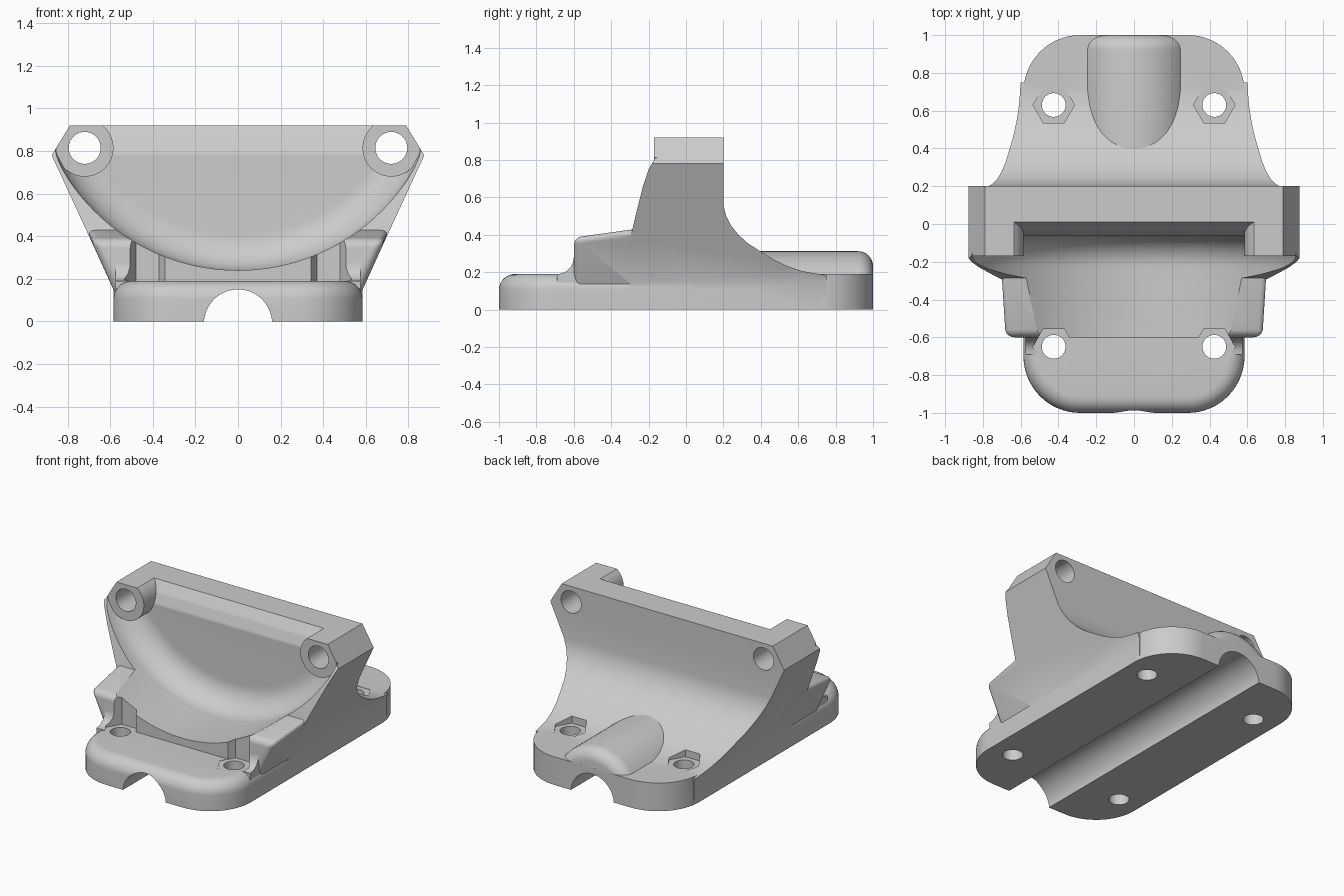
import bpy, bmesh
from math import sin, cos, pi, radians
from mathutils import Vector

old = bpy.data.objects.get("Cube")
if old:
    bpy.data.objects.remove(old, do_unlink=True)

grey = bpy.data.materials.new("plain grey")
grey.use_nodes = True
grey.diffuse_color = (0.6, 0.6, 0.6, 1)
grey.node_tree.nodes["Principled BSDF"].inputs["Base Color"].default_value = (0.6, 0.6, 0.6, 1)


def loft(name, rings, bevel=0):
    """Skin equal-length rings into a closed solid."""
    bm = bmesh.new()
    loops = [[bm.verts.new(p) for p in ring] for ring in rings]
    n = len(loops[0])
    for a, b in zip(loops, loops[1:]):
        for i in range(n):
            j = (i + 1) % n
            bm.faces.new((a[i], a[j], b[j], b[i]))
    bm.faces.new(loops[0][::-1])
    bm.faces.new(loops[-1])
    bmesh.ops.recalc_face_normals(bm, faces=bm.faces)
    if bevel:
        bmesh.ops.bevel(bm, geom=bm.edges[:], offset=bevel, segments=6,
                        profile=0.5, affect='EDGES')
    mesh = bpy.data.meshes.new(name)
    bm.to_mesh(mesh)
    bm.free()
    mesh.materials.append(grey)
    ob = bpy.data.objects.new(name, mesh)
    bpy.context.collection.objects.link(ob)
    return ob


def along_x(name, profile, x0, x1):
    return loft(name, [[(x, y, z) for y, z in profile] for x in (x0, x1)])


def along_y(name, profile, y0, y1):
    return loft(name, [[(x, y, z) for x, z in profile] for y in (y0, y1)])


def circle(cx, cy, r, n=48):
    return [(cx + r * cos(2 * pi * i / n), cy + r * sin(2 * pi * i / n)) for i in range(n)]


def along_z(name, profile, z0, z1):
    return loft(name, [[(x, y, z) for x, y in profile] for z in (z0, z1)])


def combine(target, tool, operation):
    mod = target.modifiers.new("join", 'BOOLEAN')
    mod.operation, mod.solver, mod.object = operation, 'EXACT', tool
    bpy.ops.object.select_all(action='DESELECT')
    bpy.context.view_layer.objects.active = target
    target.select_set(True)
    bpy.ops.object.modifier_apply(modifier=mod.name)
    bpy.data.objects.remove(tool, do_unlink=True)


def rounded_outline(d, z, y0, y1, r=0.3, w=0.585):
    """Rounded rectangle, inset by d, at height z."""
    pts = []
    for cx, cy, a0 in ((w - r, y1 - r, 0), (r - w, y1 - r, 90),
                       (r - w, y0 + r, 180), (w - r, y0 + r, 270)):
        for k in range(17):
            a = radians(a0 + 90 * k / 16)
            pts.append((cx + (r - d) * cos(a), cy + (r - d) * sin(a), z))
    return pts


# Base plate: rounded front rim, square back rim
soft = 0.085
rim = [(soft * (1 - cos(a)), 0.19 - soft + soft * sin(a))
       for a in (pi / 2 * k / 8 for k in range(9))]
bracket = loft("mounting_bracket", [rounded_outline(0, 0, -1, 0.6)] +
               [rounded_outline(d, z, -1, 0.6) for d, z in rim])
combine(bracket, loft("back_base", [rounded_outline(0, z, -0.25, 1) for z in (0, 0.1901)]), 'UNION')

# Upright saddle: side profile trimmed by the flared front silhouette
half = [(0.584, 0.02), (0.584, 0.15), (0.875, 0.78), (0.79, 0.92)]
silhouette = half + [(-x, z) for x, z in reversed(half)]
side = [(-0.30, 0.03), (-0.30, 0.37), (-0.27, 0.5), (-0.23, 0.66), (-0.2, 0.75),
        (-0.17, 0.8), (-0.17, 0.95), (0.2, 0.95), (0.2, 0.56), (0.213, 0.505),
        (0.24, 0.45), (0.28, 0.4), (0.33, 0.355), (0.4, 0.31), (0.47, 0.267),
        (0.54, 0.233), (0.62, 0.206), (0.69, 0.193), (0.75, 0.185), (0.75, 0.03)]
saddle = along_x("saddle", side, -1, 1)
combine(saddle, along_y("saddle_trim", silhouette, -0.7, 0.8), 'INTERSECT')

# Front step with softened edges
step_rings = []
for y, top in ((-0.6, 0.385), (-0.15, 0.447)):
    w = 0.584 + (top - 0.15) * 0.46
    step_rings.append([(-0.54, y, 0.05), (0.54, y, 0.05), (w, y, top), (-w, y, top)])
combine(saddle, loft("front_step", step_rings, 0.04), 'UNION')

# Concave feet blending the step corners into the base
foot = [(-0.55, 0.12), (-0.69, 0.12)] + [
    (-0.69 + 0.09 * sin(a), 0.28 - 0.09 * cos(a)) for a in (pi / 2 * k / 8 for k in range(9))
] + [(-0.55, 0.28)]
for s in (-1, 1):
    combine(saddle, along_x("step_foot", foot, s * 0.47, s * 0.575), 'UNION')

# Round dish scooped out of the saddle
R, f, axis_z, wall = 0.956, 0.17, 1.196, -0.06
path = [(-1.2, R)] + [(wall - f + f * sin(a), R - f + f * cos(a))
                      for a in (pi / 2 * k / 12 for k in range(13))]
dish = loft("dish_cutter", [[(x, y, z) for x, z in circle(0, axis_z, r, 128)] for y, r in path])
combine(saddle, dish, 'DIFFERENCE')
combine(saddle, along_x("wall_slope_cutter",
        [(-0.061, 0.78), (-0.035, 0.85), (0.01, 0.921), (0.01, 1), (-0.2, 1), (-0.2, 0.9)],
        -0.7, 0.7), 'DIFFERENCE')

# Bolt bosses at both ends of the top ridge
for s in (-1, 1):
    boss = along_y("bolt_boss", circle(s * 0.72, 0.815, 0.135), -0.17, 0.199)
    combine(boss, along_y("boss_trim", silhouette, -0.7, 0.8), 'INTERSECT')
    combine(saddle, boss, 'UNION')
combine(bracket, saddle, 'UNION')

# Rounded hump over the back of the channel
hump_path = [(0.25, 0.31)] + [(0.92 + 0.0799 * sin(a), 0.23 + 0.08 * cos(a))
                              for a in (pi / 2 * k / 8 for k in range(9))]
hump = loft("channel_hump", [[(r * cos(pi * i / 32), y, 0.002 + r * sin(pi * i / 32))
                              for i in range(33)] for y, r in hump_path])
combine(bracket, hump, 'UNION')

# Channel underneath, cross bolts, screw holes and hex pockets
combine(bracket, along_y("channel_cutter", circle(0, -0.01, 0.16, 64), -1.2, 1.2), 'DIFFERENCE')
for s in (-1, 1):
    combine(bracket, along_y("bolt_cutter", circle(s * 0.72, 0.815, 0.075), -1, 1), 'DIFFERENCE')
    for y in (-0.65, 0.63):
        combine(bracket, along_z("hex_cutter", circle(s * 0.425, y, 0.11, 6), 0.188, 1.2), 'DIFFERENCE')
        combine(bracket, along_z("screw_cutter", circle(s * 0.425, y, 0.063, 32), -0.2, 0.6), 'DIFFERENCE')

bpy.ops.object.select_all(action='DESELECT')
bracket.select_set(True)
bpy.context.view_layer.objects.active = bracket
bpy.ops.object.shade_smooth_by_angle(angle=radians(28))
